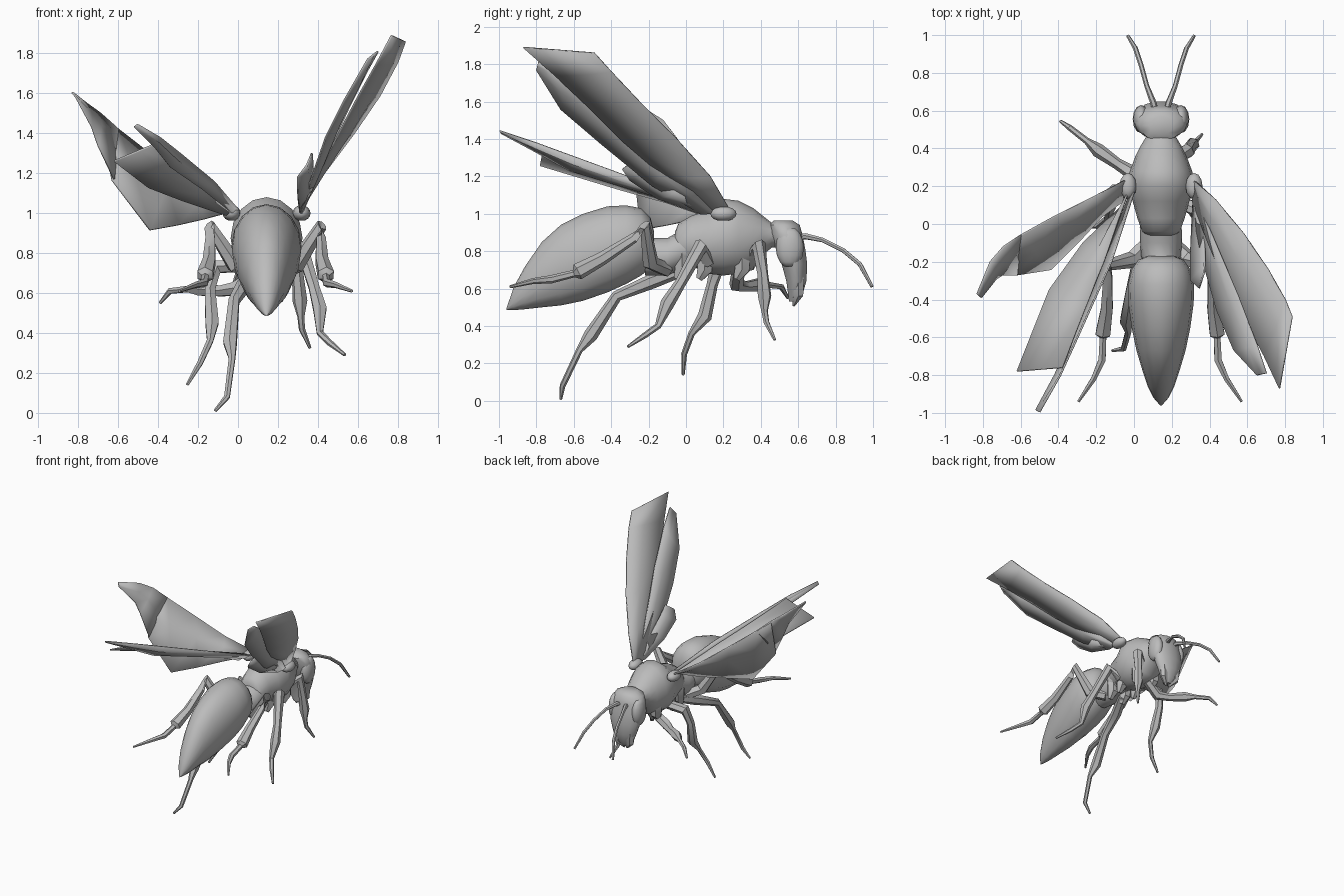
import bpy, bmesh, math
from mathutils import Vector as V

CX = 0.143  # the body's centre line
grey = bpy.data.materials.new("plain grey")
grey.diffuse_color = (0.5, 0.5, 0.5, 1)


def make(name, verts, faces, smooth=40):
    me = bpy.data.meshes.new(name)
    me.from_pydata([tuple(v) for v in verts], [], faces)
    bm = bmesh.new()
    bm.from_mesh(me)
    bmesh.ops.recalc_face_normals(bm, faces=bm.faces)
    bm.to_mesh(me)
    bm.free()
    me.materials.append(grey)
    ob = bpy.data.objects.new(name, me)
    bpy.context.collection.objects.link(ob)
    bpy.ops.object.select_all(action='DESELECT')
    ob.select_set(True)
    bpy.context.view_layer.objects.active = ob
    bpy.ops.object.shade_smooth_by_angle(angle=math.radians(smooth))
    return ob


def skin(name, rings, smooth=40):
    n = len(rings[0])
    verts = [v for r in rings for v in r]
    faces = [(i * n + j, i * n + (j + 1) % n, (i + 1) * n + (j + 1) % n, (i + 1) * n + j)
             for i in range(len(rings) - 1) for j in range(n)]
    faces += [tuple(range(n)), tuple(range(len(verts) - n, len(verts)))]
    return make(name, verts, faces, smooth)


def body(name, sections, n=16):
    """sections along y: y, top, bottom, half width"""
    rings = []
    for y, t, b, w in sections:
        rings.append([V((CX + w * math.cos(a), y, (t + b) / 2 + (t - b) / 2 * math.sin(a)))
                      for a in (2 * math.pi * k / n for k in range(n))])
    return skin(name, rings, 50)


def tube(name, pts, radii, n=6):
    pts = [V(p) for p in pts]
    rings, u = [], V((0.31, 0.52, 0.8))
    for i, (p, r) in enumerate(zip(pts, radii)):
        t = (pts[min(i + 1, len(pts) - 1)] - pts[max(i - 1, 0)]).normalized()
        u = (u - t * u.dot(t)).normalized()
        w = t.cross(u)
        rings.append([p + r * (u * math.cos(a) + w * math.sin(a))
                      for a in (2 * math.pi * k / n for k in range(n))])
    return skin(name, rings)


def ball(name, loc, size):
    rings = []
    for i in range(1, 8):
        a = math.pi * i / 8
        rings.append([V((loc[0] + size[0] * math.sin(a) * math.cos(b),
                         loc[1] + size[1] * math.sin(a) * math.sin(b),
                         loc[2] + size[2] * math.cos(a)))
                      for b in (math.pi * k / 6 for k in range(12))])
    return skin(name, rings, 60)


def wing(name, lead, trail, bulge=0.012):
    """sheet between two edges, with a slightly raised middle rib"""
    lead, trail = [V(p) for p in lead], [V(p) for p in trail]
    n = len(lead)
    verts = []
    for i in range(n):
        a, b = lead[i], trail[i]
        j = min(i, n - 2)
        nrm = (lead[j + 1] - lead[j]).cross(trail[j] - lead[j] + V((0, 0, 1e-5))).normalized()
        verts += [a, a.lerp(b, 0.45) + nrm * (bulge if 0 < i < n - 1 else 0), b]
    faces = [(3 * i + k, 3 * i + k + 1, 3 * i + k + 4, 3 * i + k + 3)
             for i in range(n - 1) for k in range(2)]
    ob = make(name, verts, faces, 30)
    m = ob.modifiers.new("thickness", 'SOLIDIFY')
    m.thickness, m.offset = 0.01, 0
    return ob


def mirror(p):
    return (2 * CX - 0.01 - p[0], p[1], p[2])


# Body
body("abdomen", [(-.96, .495, .485, .005), (-.92, .61, .485, .04), (-.86, .72, .49, .07),
                 (-.77, .85, .50, .10), (-.67, .94, .51, .13), (-.55, 1.0, .535, .155),
                 (-.42, 1.04, .58, .173), (-.32, 1.045, .625, .175), (-.24, 1.03, .67, .155),
                 (-.19, .98, .71, .12), (-.17, .9, .76, .07)])
body("waist", [(-.22, .88, .67, .08), (-.17, .87, .67, .105), (-.1, .87, .67, .11),
               (-.03, .91, .7, .11), (.04, .92, .72, .1)])
body("thorax", [(-.06, .90, .74, .08), (-.04, .95, .73, .10), (.03, .99, .72, .125),
                (.12, 1.02, .68, .15), (.20, 1.08, .67, .18), (.28, 1.07, .68, .165),
                (.36, 1.03, .70, .135), (.41, .99, .78, .11), (.46, .95, .82, .08), (.54, .92, .82, .06)])

# Head: horizontal rings from crown to mouth (z, y centre, y radius, x radius)
rings = []
for z, yc, ry, rx in [(.965, .52, .05, .06), (.94, .525, .085, .115), (.89, .535, .09, .14),
                      (.81, .56, .08, .145), (.73, .58, .07, .13), (.64, .59, .055, .10),
                      (.57, .585, .04, .07), (.53, .575, .025, .04)]:
    rings.append([V((CX + rx * math.cos(a), yc + ry * math.sin(a), z))
                  for a in (math.pi * k / 7 for k in range(14))])
skin("head", rings, 50)
for s, side in ((-1, "left"), (1, "right")):
    ball(side + "_eye", (CX + s * .105, .555, .82), (.045, .075, .11))
    tube(side + "_jaw", [(CX + s * .06, .60, .66), (CX + s * .055, .60, .57), (CX + s * .01, .575, .51)],
         [.035, .03, .008])
    ball(side + "_wing_joint", (CX + s * .175, .2, 1.0), (.045, .07, .04))
    tube(side + "_antenna",
         [(CX + s * x, y, z) for x, y, z in [(.025, .58, .87), (.04, .64, .88), (.075, .73, .86),
                                            (.105, .84, .805), (.135, .93, .73), (.175, .995, .61)]],
         [.016, .017, .013, .013, .013, .009])

# Legs
hind = [(.2, -.1, .70), (.29, -.19, .74), (.42, -.22, .94), (.415, -.28, .87), (.42, -.45, .76),
        (.44, -.58, .69), (.44, -.60, .68), (.445, -.72, .65), (.49, -.82, .64), (.57, -.94, .61)]
hind_r = [.04, .045, .03, .027, .036, .045, .02, .022, .016, .008]
tube("right_hind_leg", hind, hind_r)
tube("left_hind_leg", [mirror(p) for p in hind], hind_r)
leg_r = [.035, .04, .03, .038, .018, .016, .008]
tube("left_middle_leg", [(.1, -.02, .70), (.03, -.18, .64), (-.02, -.37, .56), (-.04, -.51, .35),
                         (-.03, -.57, .27), (-.055, -.66, .08), (-.115, -.67, .01)], leg_r)
tube("right_middle_leg", [(.24, .12, .74), (.32, .08, .83), (.38, -.03, .63), (.41, -.1, .52),
                          (.41, -.15, .40), (.46, -.22, .35), (.535, -.31, .29)], leg_r)
tube("left_lower_leg", [(.04, .18, .74), (-.11, .17, .73), (-.14, .14, .62), (-.13, .10, .45),
                        (-.14, .03, .36), (-.19, -.01, .25), (-.255, -.015, .14)], leg_r)
tube("right_front_leg", [(.2, .34, .76), (.29, .39, .83), (.30, .41, .68), (.31, .42, .56),
                         (.315, .42, .48), (.32, .43, .42), (.36, .475, .325)], leg_r)
tube("left_front_leg", [(.1, .28, .70), (-.01, .27, .62), (-.09, .32, .61), (-.19, .39, .62),
                        (-.25, .44, .62), (-.34, .51, .61), (-.39, .545, .55)], leg_r)
# Front hips under the thorax
for x, y in ((.06, .3), (.22, .3), (.07, .1), (.21, .1), (.08, -.02), (.2, -.02)):
    tube("hip", [(x, y, .8), (x, y, .7), (x, y - .03, .65)], [.05, .045, .02])

# Right wings, raised steeply
wing("right_forewing",
     [(.32, .23, 1.03), (.43, .13, 1.20), (.58, -.05, 1.40), (.71, -.24, 1.59), (.80, -.40, 1.76), (.836, -.49, 1.86)],
     [(.31, .12, 1.0), (.40, -.12, 1.20), (.50, -.34, 1.39), (.60, -.53, 1.58), (.69, -.70, 1.74), (.77, -.87, 1.89)])
wing("right_hindwing",
     [(.32, .16, 1.0), (.43, -.10, 1.26), (.55, -.38, 1.52), (.65, -.64, 1.72), (.70, -.79, 1.81)],
     [(.31, .08, 1.0), (.36, -.18, 1.15), (.44, -.46, 1.38), (.53, -.67, 1.56), (.65, -.80, 1.77)])
wing("right_wing_lobe",
     [(.32, .14, 1.02), (.37, -.05, 1.12), (.375, -.19, 1.22), (.37, -.26, 1.30)],
     [(.31, .08, 1.0), (.30, -.15, 1.08), (.30, -.30, 1.18), (.345, -.34, 1.24)])

# Left wings, spread lower
wing("left_forewing",
     [(-.05, .23, 1.03), (-.22, .14, 1.13), (-.42, .04, 1.28), (-.60, -.06, 1.42), (-.69, -.12, 1.49)],
     [(-.06, .12, 1.0), (-.17, .04, .97), (-.30, -.10, .94), (-.44, -.24, .915), (-.63, -.27, 1.165)])
wing("left_forewing_tip",
     [(-.60, -.06, 1.42), (-.69, -.12, 1.50), (-.76, -.20, 1.55), (-.83, -.37, 1.605)],
     [(-.62, -.27, 1.17), (-.70, -.27, 1.34), (-.73, -.29, 1.43), (-.81, -.39, 1.58)])
wing("left_hindwing",
     [(-.03, .17, 1.02), (-.16, -.2, 1.15), (-.26, -.45, 1.24), (-.38, -.76, 1.36)],
     [(-.06, .10, .99), (-.27, -.1, 1.06), (-.45, -.35, 1.13), (-.62, -.78, 1.26)])
wing("left_hindwing_edge",
     [(0, .17, 1.02), (-.12, -.2, 1.16), (-.29, -.58, 1.30), (-.39, -.80, 1.38), (-.50, -.995, 1.445)],
     [(-.03, .14, 1.0), (-.18, -.25, 1.12), (-.34, -.62, 1.23), (-.42, -.80, 1.33), (-.52, -.985, 1.43)])
